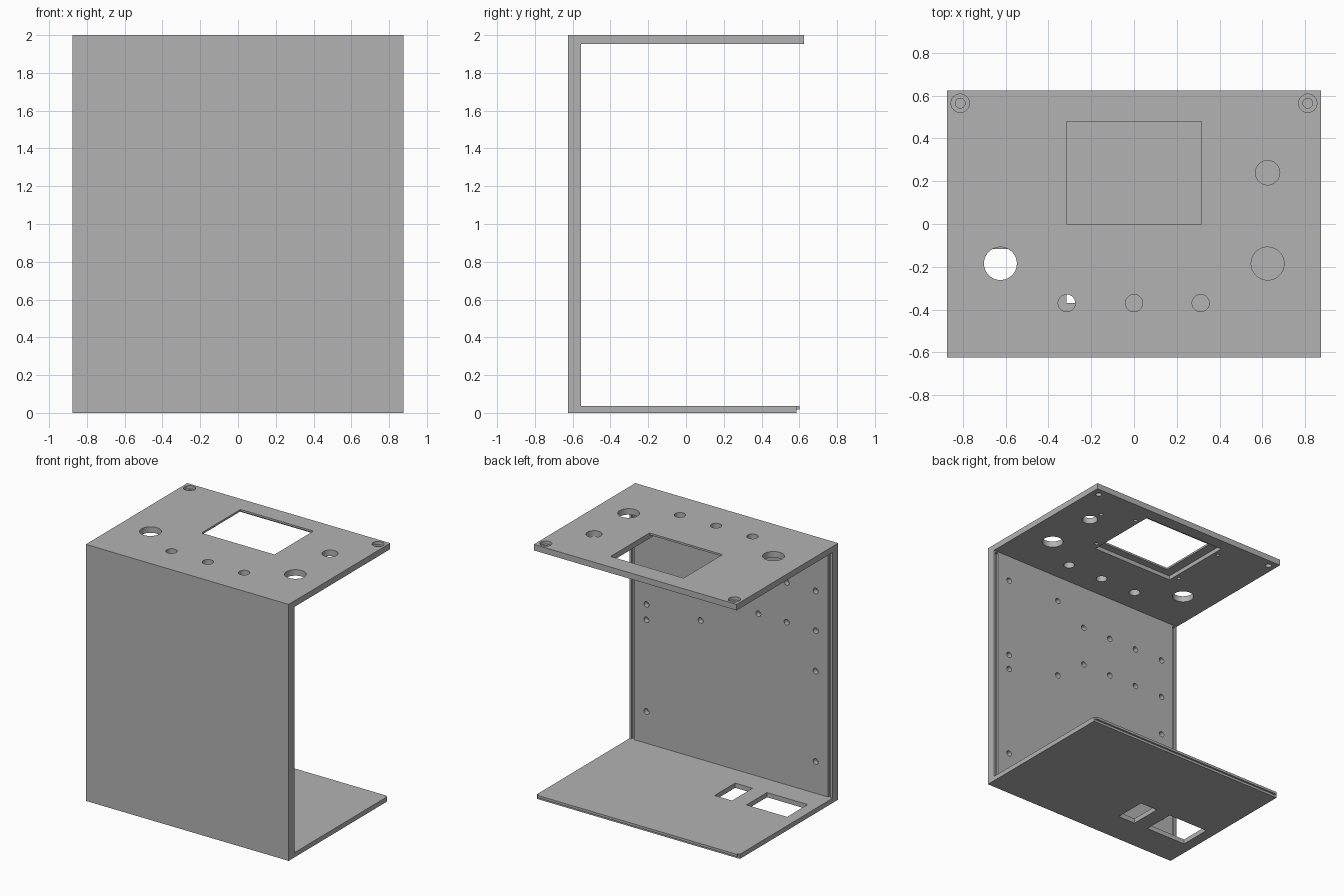
import bpy, math

if "Cube" in bpy.data.objects:
    bpy.data.objects.remove(bpy.data.objects["Cube"], do_unlink=True)

W, D, H = 0.875, 0.625, 2.0      # half width, half depth, height
WALL_IN = -0.555                 # inner face of the front wall
ROOF, FLOOR = 1.953, 0.037       # underside of top, upper side of floor

grey = bpy.data.materials.new("plain grey")
grey.use_nodes = True
grey.diffuse_color = (0.45, 0.45, 0.45, 1)
grey.node_tree.nodes["Principled BSDF"].inputs["Base Color"].default_value = (0.45, 0.45, 0.45, 1)


def box(name, x0, x1, y0, y1, z0, z1):
    bpy.ops.mesh.primitive_cube_add(size=1, location=((x0 + x1) / 2, (y0 + y1) / 2, (z0 + z1) / 2))
    ob = bpy.context.object
    ob.name = name
    ob.scale = (x1 - x0, y1 - y0, z1 - z0)
    bpy.ops.object.transform_apply(location=True, rotation=True, scale=True)
    ob.data.materials.append(grey)
    return ob


def drill(name, r, loc, depth, along_y=False):
    """Round cutter centred on loc."""
    bpy.ops.mesh.primitive_cylinder_add(vertices=40, radius=r, depth=depth, location=loc,
                                        rotation=(math.pi / 2 if along_y else 0, 0, 0))
    ob = bpy.context.object
    ob.name = name
    bpy.ops.object.transform_apply(location=True, rotation=True, scale=True)
    ob.data.materials.append(grey)
    return ob


def cut(target, cutters):
    """Subtract separate cutters as one joined mesh, then remove it."""
    bpy.ops.object.select_all(action='DESELECT')
    for c in cutters:
        c.select_set(True)
    bpy.context.view_layer.objects.active = cutters[0]
    if len(cutters) > 1:
        bpy.ops.object.join()
    cutter = bpy.context.object
    mod = target.modifiers.new("cut", 'BOOLEAN')
    mod.operation, mod.solver, mod.object = 'DIFFERENCE', 'EXACT', cutter
    bpy.ops.object.select_all(action='DESELECT')
    target.select_set(True)
    bpy.context.view_layer.objects.active = target
    bpy.ops.object.modifier_apply(modifier=mod.name)
    bpy.data.objects.remove(cutter, do_unlink=True)


def finish(ob):
    bpy.ops.object.select_all(action='DESELECT')
    ob.select_set(True)
    bpy.context.view_layer.objects.active = ob
    bpy.ops.object.shade_smooth_by_angle(angle=math.radians(30))


# Front wall with blind mounting holes and side panel grooves on its inner face
wall = box("front_wall", -W, W, -D, WALL_IN, 0, ROOF)
hole_columns = {
    0.73: (1.75, 1.12, 1.0, 0.285),
    0.263: (1.75, 1.12),
    0.015: (1.615, 1.305),
    -0.235: (1.615, 1.305),
    -0.48: (1.615, 1.305),
    -0.73: (1.615, 1.305, 0.99, 0.285),
}
cutters = [drill("hole", 0.022, (x, WALL_IN, z), 0.08, True)
           for x, heights in hole_columns.items() for z in heights]
for s in (-1, 1):
    a, b = sorted((s * 0.837, s * 0.86))
    cutters.append(box("groove", a, b, WALL_IN - 0.02, WALL_IN + 0.02, FLOOR, ROOF - 0.01))
cut(wall, cutters)
finish(wall)

# Top panel: display window, control holes, screw holes
top = box("top_panel", -W, W, -D, D, ROOF, H)
cut(top, [box("display_recess", -0.39, 0.32, -0.06, 0.53, ROOF - 0.05, H - 0.015)])
cutters = [box("window", -0.315, 0.315, 0, 0.48, 1.9, 2.1)]
for x, y, r in ((0.625, 0.24, 0.057), (0.625, -0.185, 0.077), (-0.625, -0.185, 0.077),
                (-0.315, -0.37, 0.04), (0, -0.37, 0.04), (0.312, -0.37, 0.04),
                (0.813, 0.565, 0.023), (-0.813, 0.565, 0.023)):
    cutters.append(drill("control_hole", r, (x, y, H), 0.3))
for x, y in ((0.36, 0), (0.36, 0.445), (-0.43, 0), (-0.43, 0.445), (0.61, 0.35)):
    cutters.append(drill("pin_hole", 0.014, (x, y, ROOF), 0.06))
cut(top, cutters)
cut(top, [drill("screw_seat", 0.043, (s * 0.813, 0.565, H), 0.05) for s in (-1, 1)])
finish(top)

# Floor with two connector openings
floor = box("floor_panel", -W, W, WALL_IN, 0.585, 0, FLOOR)
cut(floor, [box("large_opening", -0.79, -0.44, -0.37, -0.117, -0.1, 0.1),
            box("small_opening", -0.315, -0.165, -0.37, -0.117, -0.1, 0.1)])
finish(floor)

# Tongue along the rear edge of the floor
box("floor_tongue", -W + 0.015, W - 0.015, 0.585, 0.6, 0.018, FLOOR)
